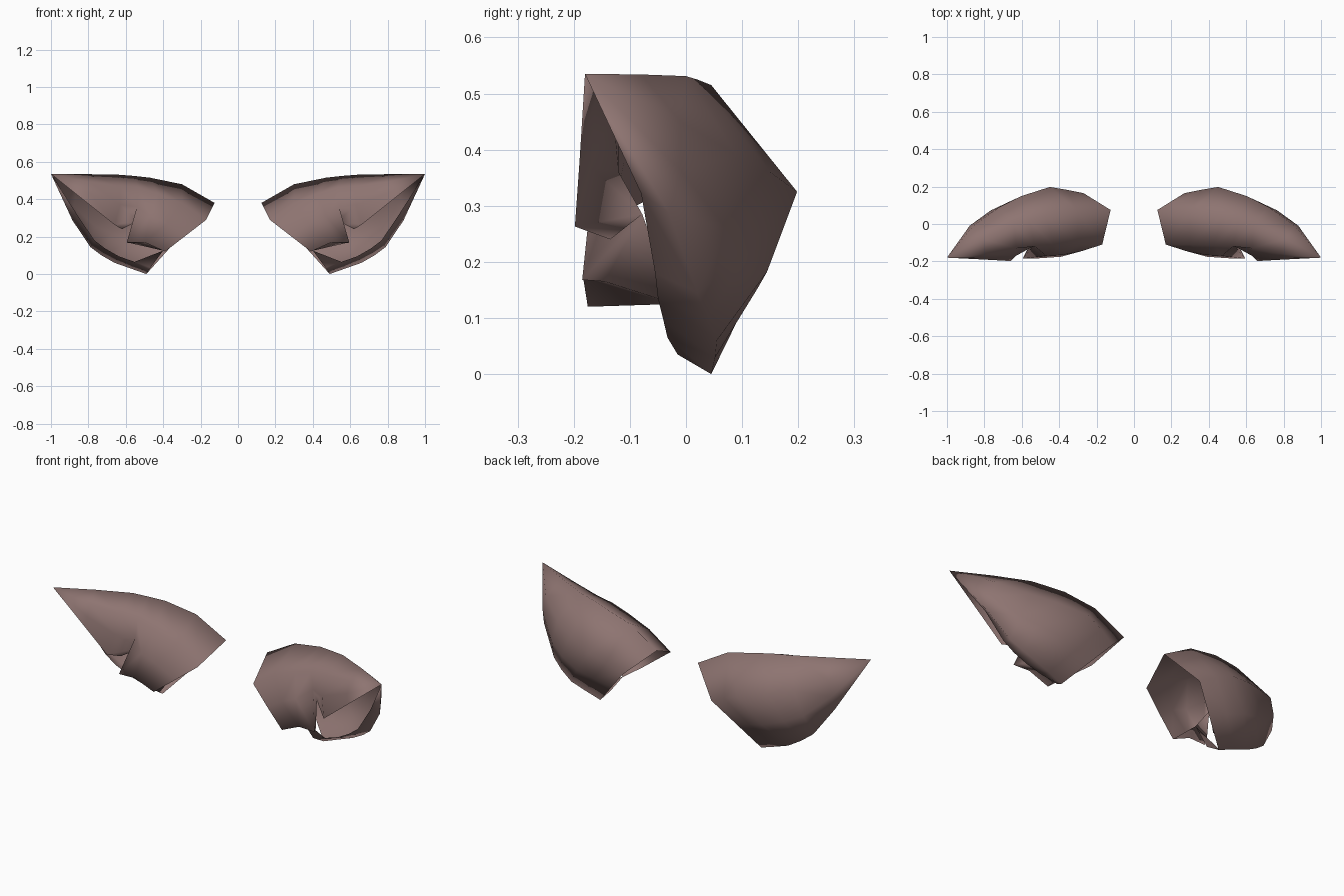
import bpy
from mathutils import Vector

if "Cube" in bpy.data.objects:
    bpy.data.objects.remove(bpy.data.objects["Cube"])

fur = bpy.data.materials.new("dusty brown")
fur.diffuse_color = (0.27, 0.175, 0.165, 1)
fur.use_nodes = True
fur.node_tree.nodes["Principled BSDF"].inputs["Base Color"].default_value = fur.diffuse_color

# Lengthwise guide curves of one ear, each running from base to tip
tip = (1.0, -.18, .535)
flap_edge = [(.39, -.175, .12), (.50, -.183, .17), (.595, -.185, .168),
             (.535, -.078, .285), (.66, -.198, .263), (.80, -.19, .375)]
front = [(.28, -.145, .205), (.38, -.165, .27), (.47, -.17, .31),
         (.54, -.12, .36), (.63, -.17, .37), (.79, -.182, .43)]
upper_front = [(.17, -.11, .29), (.30, -.11, .38), (.43, -.115, .43),
               (.53, -.12, .46), (.63, -.13, .47), (.79, -.16, .49)]
ridge = [(.125, .075, .38), (.30, .065, .48), (.47, .045, .515),
         (.56, .02, .525), (.64, .0, .531), (.81, -.08, .534)]
back = [(.27, .165, .245), (.36, .183, .29), (.45, .198, .325),
        (.60, .15, .36), (.72, .09, .39), (.86, -.01, .45)]
keel = [(.49, .045, .0), (.575, .052, .03), (.66, .055, .06),
        (.73, .04, .10), (.79, .02, .145), (.885, -.03, .287)]

# Rounded wall between back and keel, and the lip that curls forward from the keel
bulge = [0, .012, .02, .022, .02, .012]
lower_back = [(Vector(a) + Vector(b)) / 2 + Vector((.5, .9, -.5)) * s
              for a, b, s in zip(back, keel, bulge)]
reach = [.06, .085, .095, .09, .075, .05]
lip = [Vector(k) + Vector((-.022, -r, .035)) for k, r in zip(keel, reach)]
curves = [flap_edge, front, upper_front, ridge, back, lower_back, keel, lip]

# Skin the curves into one open shell that closes at the tip
n = len(keel)
verts = [tuple(p) for c in curves for p in c] + [tip]
t = len(verts) - 1
faces = []
for j in range(len(curves) - 1):
    for i in range(n - 1):
        a, b = j * n + i, (j + 1) * n + i
        faces.append((a, a + 1, b + 1, b))
    faces.append((j * n + n - 1, t, (j + 1) * n + n - 1))

# Inner fold under the front flap, joined to the lip, and a hem beside the notch
fold, floor, hem = t + 1, t + 2, t + 3
lip0 = 7 * n
verts += [(.575, -.145, .165), (.40, -.02, .125), (.62, -.135, .24)]
faces += [(1, 0, floor), (2, 1, fold), (fold, 1, floor),
          (3, fold, floor), (3, 2, fold), (4, 3, hem),
          (floor, lip0, lip0 + 1)]

# Turn the faces outward: the back must face +y
v = [Vector(p) for p in verts]
q = faces[3 * n]
if (v[q[1]] - v[q[0]]).cross(v[q[3]] - v[q[0]]).y < 0:
    faces = [f[::-1] for f in faces]

mesh = bpy.data.meshes.new("ears")
mesh.from_pydata(verts, [], faces)
mesh.materials.append(fur)
ears = bpy.data.objects.new("ears", mesh)
bpy.context.collection.objects.link(ears)

# Second ear by mirroring
ears.modifiers.new("mirror", 'MIRROR')
bpy.context.view_layer.objects.active = ears
ears.select_set(True)
bpy.ops.object.shade_smooth()
